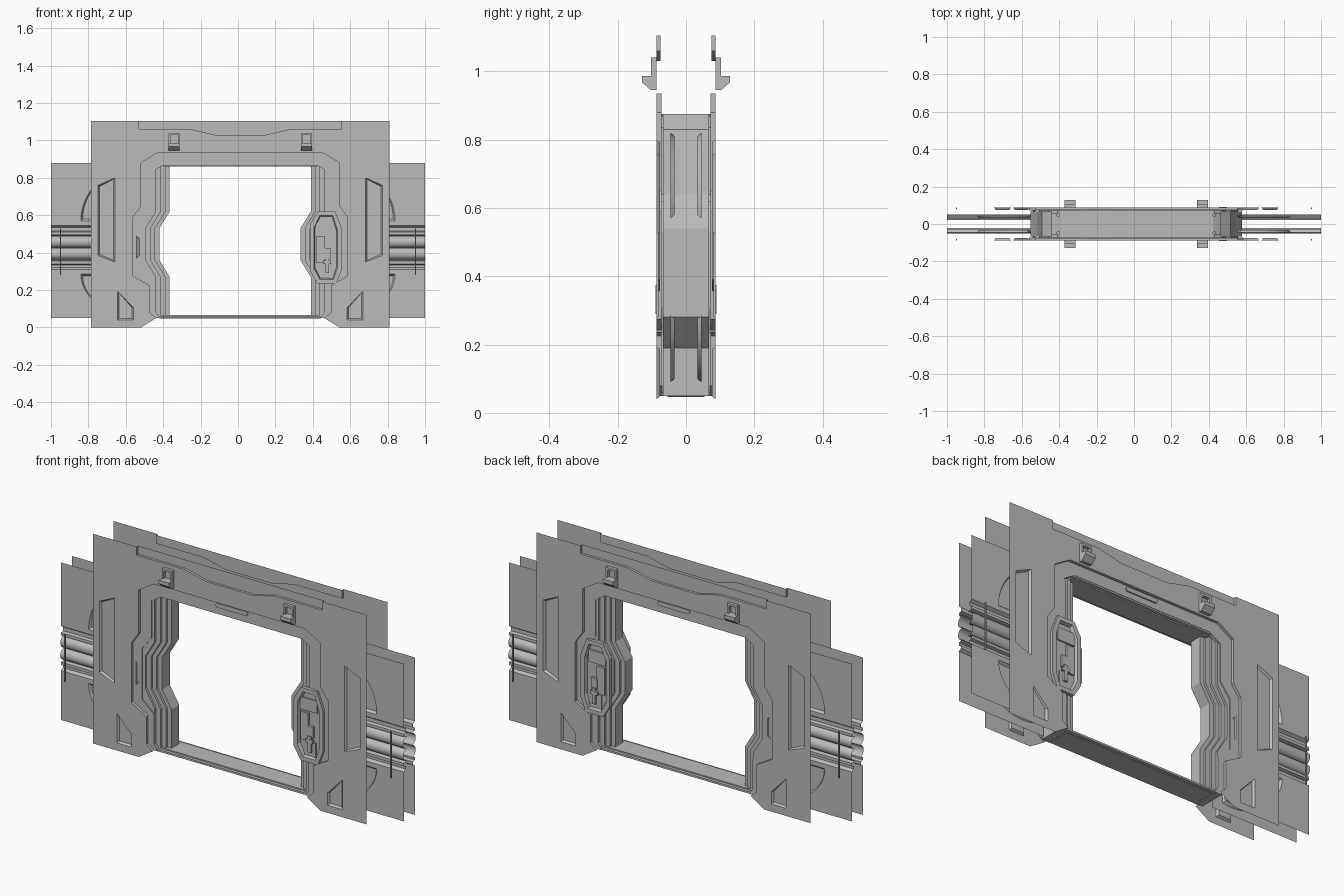
import bpy, bmesh, math
from mathutils import Vector

if "Cube" in bpy.data.objects:
    bpy.data.objects.remove(bpy.data.objects["Cube"], do_unlink=True)

GREY = (0.5, 0.5, 0.5, 1)
mat = bpy.data.materials.new("plain grey metal")
mat.use_nodes = True
mat.diffuse_color = GREY
mat.node_tree.nodes["Principled BSDF"].inputs["Base Color"].default_value = GREY

CX = 0.012        # centre line of the doorway
FACE = -0.087     # front skin
TRIM = -0.072     # recessed trim around the doorway


def finish(name, bm, twin=False, outward=False):
    """Turn a bmesh into an object; twin adds the rear copy."""
    bmesh.ops.remove_doubles(bm, verts=bm.verts, dist=0.0001)
    bmesh.ops.recalc_face_normals(bm, faces=bm.faces)
    if outward:
        if sum(f.normal.y * f.calc_area() for f in bm.faces) > 0:
            bmesh.ops.reverse_faces(bm, faces=bm.faces)
    me = bpy.data.meshes.new(name)
    bm.to_mesh(me)
    bm.free()
    me.materials.append(mat)
    ob = bpy.data.objects.new(name, me)
    bpy.context.collection.objects.link(ob)
    if twin:
        m = ob.modifiers.new("rear copy", 'MIRROR')
        m.use_axis = (False, True, False)
        m.use_mirror_merge = False
    return ob


def ring(bm, pts, y):
    vs = [bm.verts.new((x, y, z)) for x, z in pts]
    return [bm.edges.new((a, b)) for a, b in zip(vs, vs[1:] + vs[:1])]


def sheet(bm, y, *loops):
    """Flat skin at depth y; loops after the first are holes."""
    edges = [e for pts in loops for e in ring(bm, pts, y)]
    bmesh.ops.triangle_fill(bm, edges=edges, use_beauty=True, normal=(0, -1, 0))


def wall(bm, a, ya, b, yb, closed=True):
    """Strip of quads joining two matching outlines."""
    n = len(a)
    for i in range(n if closed else n - 1):
        j = (i + 1) % n
        bm.faces.new([bm.verts.new(p) for p in (
            (a[i][0], ya, a[i][1]), (a[j][0], ya, a[j][1]),
            (b[j][0], yb, b[j][1]), (b[i][0], yb, b[i][1]))])


def shrink(pts, d):
    """Scale an outline toward its middle by a margin d."""
    xs, zs = zip(*pts)
    mx, mz = (min(xs) + max(xs)) / 2, (min(zs) + max(zs)) / 2
    kx = 1 - 2 * d / (max(xs) - min(xs))
    kz = 1 - 2 * d / (max(zs) - min(zs))
    return [(mx + (x - mx) * kx, mz + (z - mz) * kz) for x, z in pts]


def pocket(bm, pts, y, deep, d):
    """Bevelled recess behind a hole."""
    inner = shrink(pts, d)
    wall(bm, pts, y, inner, y + deep)
    sheet(bm, y + deep, inner)


def prism(name, pts, y0, y1, twin=False):
    bm = bmesh.new()
    sheet(bm, y0, pts)
    sheet(bm, y1, pts)
    wall(bm, pts, y0, pts, y1)
    return finish(name, bm, twin)


def box(name, x0, x1, y0, y1, z0, z1, twin=False):
    return prism(name, [(x0, z0), (x1, z0), (x1, z1), (x0, z1)], y0, y1, twin)


def side(pts, s):
    return [(CX + s * x, z) for x, z in pts]


def arch(half):
    """Full doorway outline from its half, left foot to right foot."""
    return side(half[::-1], -1) + side(half, 1)


# Doorway outlines, from the top corner down to the foot
outer = [(.44, .935), (.53, .88), (.53, .65), (.573, .59), (.573, .275),
         (.485, .225), (.485, .08), (.45, .05)]
inner = [(.40, .875), (.465, .835), (.465, .64), (.52, .57), (.52, .30),
         (.45, .24), (.45, .08), (.43, .05)]
notch = [(.137, 1.03), (.265, 1.06), (.5425, 1.06), (.5425, 1.105)]
slit = [(.657, .195), (.571, .105), (.571, .04), (.657, .04)]
window = [(.76, .76), (.67, .80), (.67, .35), (.76, .385)]

# Front and rear skin panels with recesses and the top notch
bm = bmesh.new()
notch_line = side(notch[::-1], -1) + side(notch, 1)
border = ([(CX - .7975, 0), (CX - .7975, 1.105)] + notch_line +
          [(CX + .7975, 1.105), (CX + .7975, 0), (CX + .53, 0)] +
          arch(outer)[::-1] + [(CX - .53, 0)])
holes = [side(p, s) for p in (slit, window) for s in (-1, 1)]
slot = [(-.543, .37), (-.527, .385), (-.527, .475), (-.543, .49)]
sheet(bm, FACE, border, *holes)
for h in holes:
    pocket(bm, h, FACE, .011, .008)
wall(bm, notch_line, FACE, notch_line, FACE + .013, closed=False)
sheet(bm, FACE + .013, notch_line)
finish("skin_panel", bm, twin=True, outward=True)

# Recessed trim around the doorway
bm = bmesh.new()
wall(bm, arch(outer), FACE, arch(outer), TRIM, closed=False)
sheet(bm, TRIM, arch(outer) + arch(inner)[::-1], slot)
pocket(bm, slot, TRIM, .004, .003)
wall(bm, arch(inner), TRIM, arch(inner), TRIM + .018, closed=False)
finish("doorway_trim", bm, twin=True, outward=True)
prism("trim_name_bar", [(-.075, .912), (-.068, .905), (.103, .905), (.11, .912),
                        (.11, .921), (.103, .928), (-.068, .928), (-.075, .921)],
      TRIM - .007, TRIM, True)

# Stepped jambs: the middle swings to the same side on both
for label, s, swing in (("right", -1, .055), ("left", 1, -.055)):
    for i, (edge, depth) in enumerate([(.377, .032), (.40, .044), (.425, .056), (.45, .068)]):
        path = [(edge, .05), (edge, .27), (edge + swing, .36), (edge + swing, .53),
                (edge, .62), (edge, .86)]
        back = [(max(edge, .41), .875), (.505, .83), (.53, .64), (.565, .54),
                (.565, .28), (.475, .19), (.475, .05)]
        prism(f"{label}_jamb_step_{i + 1}", side(path + back, s), -depth, depth)

# Lintel and sill
box("lintel", CX - .41, CX + .41, -.054, .054, .861, .875)
for s in (-1, 1):
    box("lintel_lip", CX - .42, CX + .42, s * .054, s * .07, .867, .875)
    box("sill_lip", CX - .445, CX + .445, s * .054, s * .07, .05, .06)
prism("sill", side([(.43, .047), (.475, .08), (.45, .08), (.43, .066)], 1) +
      side([(.43, .066), (.45, .08), (.475, .08), (.43, .047)], -1), -.054, .054)

# Lock housing with recess and lever, on both faces
shape = [(.385, .55), (.425, .62), (.52, .62), (.555, .53), (.555, .31),
         (.525, .235), (.425, .235), (.385, .30)]
mouth = shrink(shape, .022)
bm = bmesh.new()
wall(bm, shape, -.066, shape, -.086)
sheet(bm, -.086, shape, mouth)
pocket(bm, mouth, -.086, .0165, .006)
finish("lock_housing", bm, twin=True, outward=True)
box("lock_screen", .415, .515, -.077, -.069, .50, .565, True)
box("lock_block", .42, .465, -.08, -.069, .345, .49, True)
prism("lock_plate", [(.44, .265), (.505, .265), (.505, .34), (.44, .34)], -.074, -.069, True)
box("lever_mount", .46, .495, -.083, -.069, .365, .425, True)
box("lever_arm", .467, .487, -.089, -.079, .29, .375, True)
box("lever_grip", .455, .498, -.09, -.08, .34, .358, True)

# Hooks above the doorway, a side profile extruded along x
profile = [(-.087, 1.04), (-.103, 1.04), (-.103, .987), (-.129, .987),
           (-.129, .968), (-.103, .945), (-.087, .945)]
for s in (-1, 1):
    cx = CX + s * .354
    for x0, x1, prof in ((cx - .03, cx + .03, profile[2:] + [(-.087, .987)]),
                         (cx - .03, cx - .02, profile[:3] + [(-.087, .987)]),
                         (cx + .02, cx + .03, profile[:3] + [(-.087, .987)])):
        bm = bmesh.new()
        f = bm.faces.new([bm.verts.new((x0, y, z)) for y, z in prof])
        new = bmesh.ops.extrude_face_region(bm, geom=[f])["geom"]
        bmesh.ops.translate(bm, vec=Vector((x1 - x0, 0, 0)),
                            verts=[v for v in new if isinstance(v, bmesh.types.BMVert)])
        finish("hook", bm, twin=True)
    box("hook_bar", cx - .02, cx + .02, -.103, -.087, 1.028, 1.04, True)

# Pipe bundle section, running (depth, height) from top to bottom
section = [(.045, .545), (.03, .535), (.03, .515), (.045, .51), (.045, .495), (.022, .49)]
for mid in (.457, .393):
    section += [(.022 + .03 * math.sin(a), mid + .031 * math.cos(a))
                for a in (math.pi * k / 10 for k in range(11))]
section += [(.022, .36), (.045, .355), (.045, .34), (.03, .335), (.03, .32), (.045, .31)]

# Side wings: skins with round-backed recesses, pipes and a thin rod
arc = [(.62 + .22 * math.cos(a), .25 * math.sin(a))
       for a in (math.pi * k / 24 for k in range(25))]
arc = [p for p in arc if p[0] > .55] + [(.55, 0)]
for label, s in (("right", -1), ("left", 1)):
    bm = bmesh.new()
    for z0, z1, base, up in ((.05, .31, .285, -.78), (.545, .88, .57, 1)):
        hole = [(s * x, base + up * z) for x, z in arc]
        sheet(bm, -.045, [(s * .5, z0), (s, z0), (s, z1), (s * .5, z1)], hole)
        pocket(bm, hole, -.045, .012, .01)
    finish(f"{label}_wing", bm, twin=True, outward=True)

    bm = bmesh.new()
    for (d0, z0), (d1, z1) in zip(section, section[1:]):
        bm.faces.new([bm.verts.new(p) for p in (
            (s * .5, -d0, z0), (s, -d0, z0), (s, -d1, z1), (s * .5, -d1, z1))])
    pipes = finish(f"{label}_wing_pipes", bm, twin=True, outward=True)
    bpy.ops.object.select_all(action='DESELECT')
    pipes.select_set(True)
    bpy.context.view_layer.objects.active = pipes
    bpy.ops.object.shade_smooth_by_angle(angle=math.radians(35))
    box(f"{label}_rod", s * .95 - .003, s * .95 + .003, -.087, -.08, .28, .53, True)
